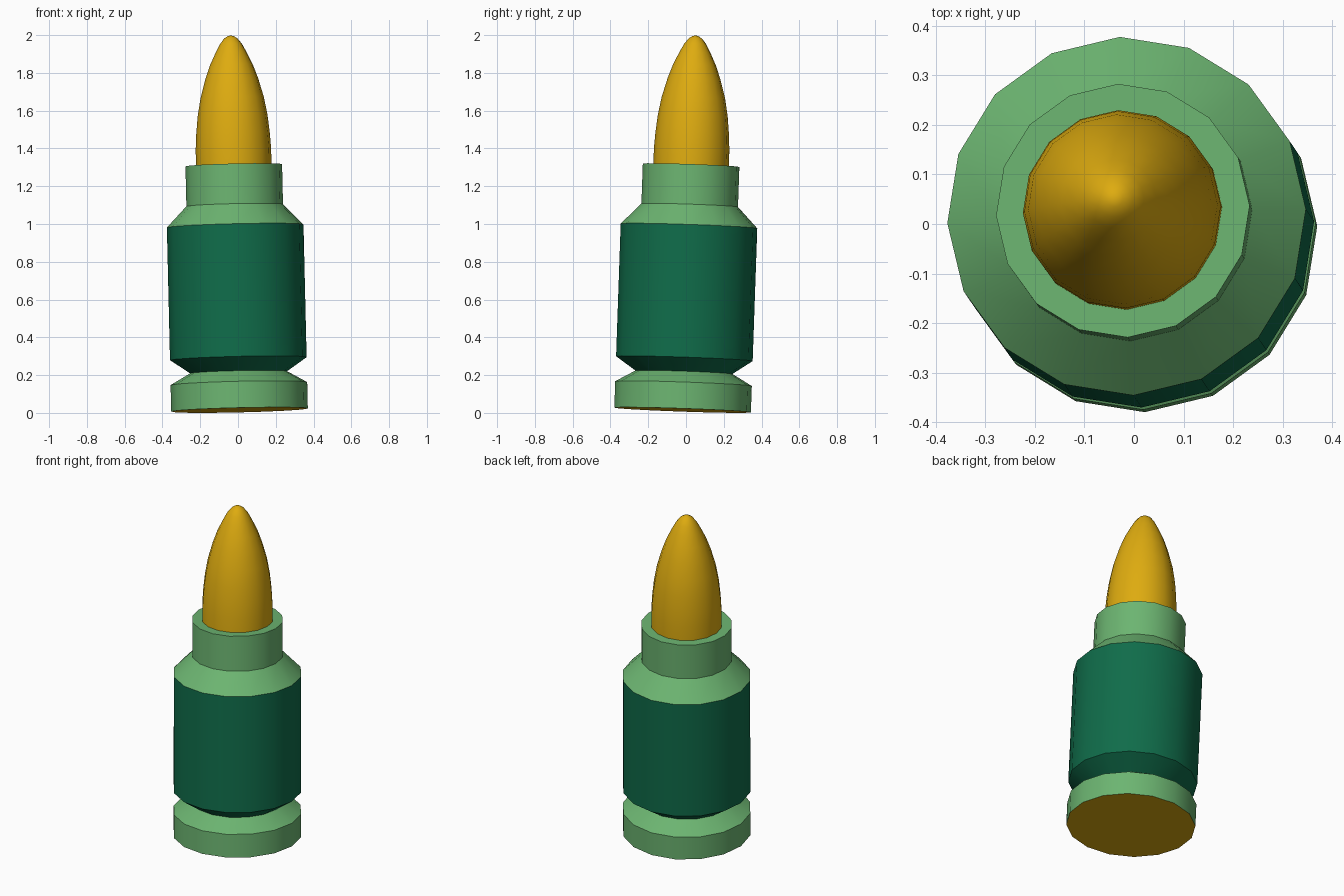
import bpy, bmesh, math
from mathutils import Matrix, Vector

if "Cube" in bpy.data.objects:
    bpy.data.objects.remove(bpy.data.objects["Cube"])

SIDES = 16
SPIN = math.radians(2.2)

# The whole model leans slightly off vertical
axis = Vector((-0.0235, 0.0347, 1.0)).normalized()
LEAN = Matrix.Translation((0.008, -0.018, 0.0152)) @ \
    Vector((0, 0, 1)).rotation_difference(axis).to_matrix().to_4x4()


def material(name, rgb):
    m = bpy.data.materials.new(name)
    m.diffuse_color = (*rgb, 1)
    m.use_nodes = True
    m.node_tree.nodes["Principled BSDF"].inputs["Base Color"].default_value = m.diffuse_color
    return m


gold = material("gold", (0.73, 0.41, 0.005))
light_green = material("light green", (0.15, 0.46, 0.165))
dark_green = material("dark green", (0.005, 0.15, 0.068))


def lathe(name, profile, mats, mat_rule=None):
    """Revolve (radius, height) points; radius 0 makes a single pole vertex."""
    bm = bmesh.new()
    rings = []
    for r, h in profile:
        if r == 0:
            rings.append([bm.verts.new((0, 0, h))])
        else:
            rings.append([bm.verts.new((r * math.cos(SPIN + math.tau * i / SIDES),
                                        r * math.sin(SPIN + math.tau * i / SIDES), h))
                          for i in range(SIDES)])
    for a, b in zip(rings, rings[1:]):
        for i in range(SIDES):
            j = (i + 1) % SIDES
            if len(a) == 1:
                f = bm.faces.new((a[0], b[j], b[i]))
            elif len(b) == 1:
                f = bm.faces.new((a[i], a[j], b[0]))
            else:
                f = bm.faces.new((a[i], a[j], b[j], b[i]))
            if mat_rule:
                f.material_index = mat_rule(f.calc_center_median().z)
    bm.transform(LEAN)
    me = bpy.data.meshes.new(name)
    bm.to_mesh(me)
    bm.free()
    for m in mats:
        me.materials.append(m)
    ob = bpy.data.objects.new(name, me)
    bpy.context.collection.objects.link(ob)
    bpy.ops.object.select_all(action='DESELECT')
    ob.select_set(True)
    bpy.context.view_layer.objects.active = ob
    bpy.ops.object.shade_smooth_by_angle(angle=math.radians(30))
    return ob


# Case: gold base disc, light rim, dark body, light shoulder and neck
def case_colour(h):
    if h < 0.001:
        return 0
    return 2 if 0.2 < h < 0.974 else 1


lathe("case", [(0, 0), (0.362, 0), (0.362, 0.14), (0.257, 0.20),
               (0.362, 0.272), (0.362, 0.975), (0.256, 1.085),
               (0.256, 1.297), (0.198, 1.297)],
      [gold, light_green, dark_green], case_colour)

# Pointed smooth tip
lathe("tip", [(0.2, 1.29), (0.2, 1.38), (0.195, 1.465), (0.185, 1.56),
              (0.168, 1.655), (0.14, 1.755), (0.113, 1.83), (0.082, 1.895),
              (0.058, 1.94), (0.036, 1.968), (0.016, 1.981), (0, 1.985)],
      [gold])
